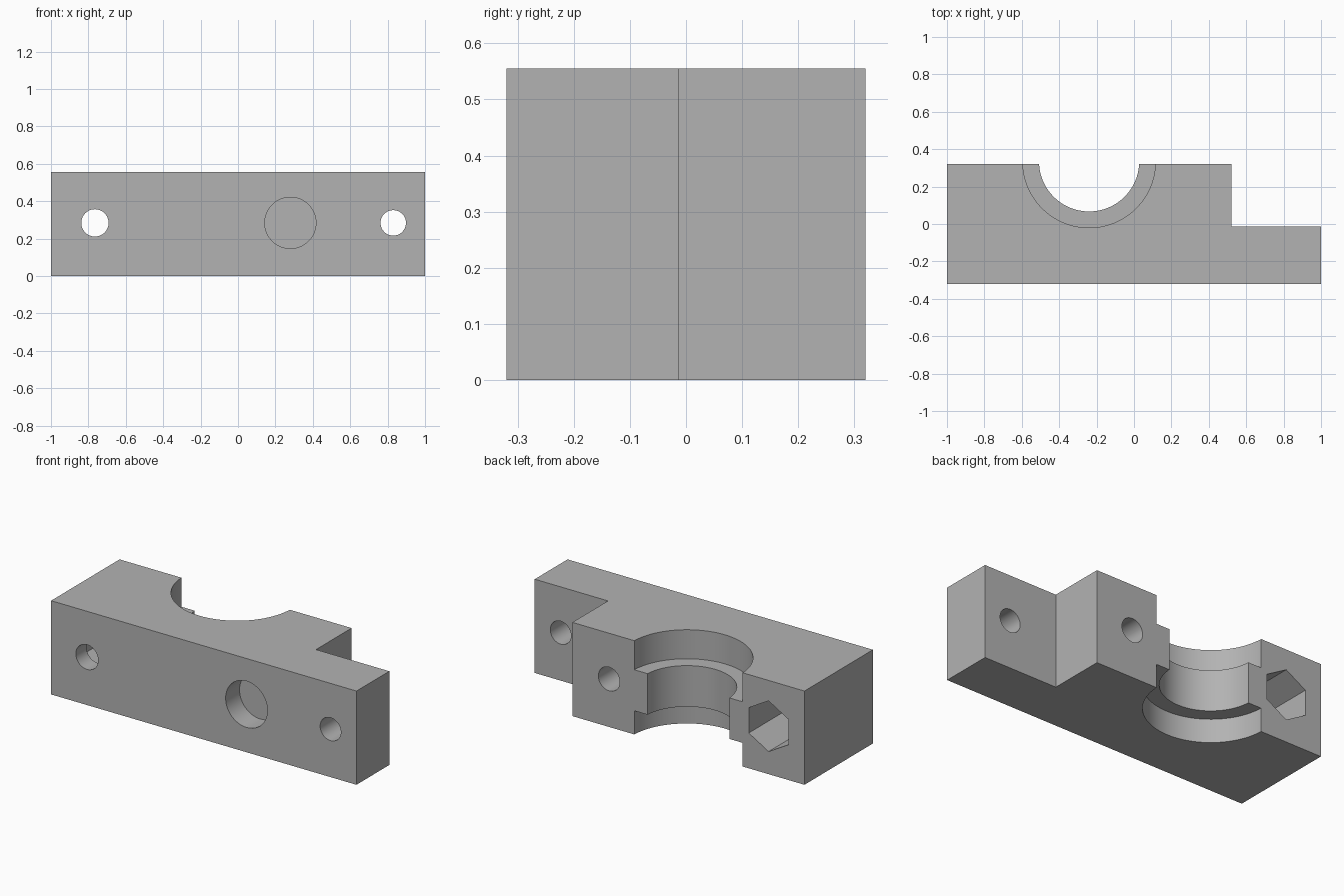
import bpy, bmesh, math
from mathutils import Matrix, Vector

old = bpy.data.objects.get("Cube")
if old:
    bpy.data.objects.remove(old, do_unlink=True)

HEIGHT, BACK, FRONT = 0.555, 0.32, -0.32
HOLE_Z = 0.284

grey = bpy.data.materials.new("plain_grey")
grey.use_nodes = True
grey.diffuse_color = (0.45, 0.45, 0.45, 1)
grey.node_tree.nodes["Principled BSDF"].inputs["Base Color"].default_value = (0.45, 0.45, 0.45, 1)


def make_object(name, bm):
    bmesh.ops.recalc_face_normals(bm, faces=bm.faces)
    mesh = bpy.data.meshes.new(name)
    bm.to_mesh(mesh)
    bm.free()
    mesh.materials.append(grey)
    obj = bpy.data.objects.new(name, mesh)
    bpy.context.collection.objects.link(obj)
    return obj


def cylinder(name, radius, start, end, sides=64, turn=0.0):
    """Cylinder running from start to end, turned about its own axis."""
    a, b = Vector(start), Vector(end)
    axis = b - a
    bm = bmesh.new()
    place = (Matrix.Translation((a + b) / 2)
             @ axis.to_track_quat('Z', 'Y').to_matrix().to_4x4()
             @ Matrix.Rotation(turn, 4, 'Z'))
    bmesh.ops.create_cone(bm, cap_ends=True, segments=sides, radius1=radius,
                          radius2=radius, depth=axis.length, matrix=place)
    return make_object(name, bm)


def cross_hole(name, x, radius, y0, y1, **kw):
    return cylinder(name, radius, (x, y0, HOLE_Z), (x, y1, HOLE_Z), **kw)


# Stepped block, extruded upward from its plan outline
bm = bmesh.new()
outline = [(-1, FRONT), (1, FRONT), (1, -0.013), (0.52, -0.013), (0.52, BACK), (-1, BACK)]
face = bm.faces.new([bm.verts.new((x, y, 0)) for x, y in outline])
up = bmesh.ops.extrude_face_region(bm, geom=[face])["geom"]
bmesh.ops.translate(bm, vec=(0, 0, HEIGHT), verts=[v for v in up if isinstance(v, bmesh.types.BMVert)])
block = make_object("clamp_block", bm)

# Upright bore with a narrower ridge at mid height
bx, by = -0.24, 0.335
cutters = [
    cylinder("bore_cutter", 0.268, (bx, by, -0.1), (bx, by, HEIGHT + 0.1), sides=96),
    cylinder("upper_recess_cutter", 0.355, (bx, by, 0.383), (bx, by, HEIGHT + 0.1), sides=96),
    cylinder("lower_recess_cutter", 0.355, (bx, by, -0.1), (bx, by, 0.14), sides=96),
    # Screw holes, screw head recess and hexagonal nut pocket
    cross_hole("end_hole_cutter", 0.83, 0.068, -0.5, 0.5),
    cross_hole("nut_hole_cutter", -0.765, 0.073, -0.5, 0.1),
    cross_hole("nut_pocket_cutter", -0.765, 0.15, -0.22, 0.5, sides=6),
    cross_hole("head_recess_cutter", 0.28, 0.137, -0.5, -0.19),
    cross_hole("clamp_hole_cutter", 0.28, 0.07, -0.17, 0.5),
]
for cutter in cutters:
    cutter.hide_render = True
    cutter.hide_viewport = True
    cutter.display_type = 'WIRE'
    mod = block.modifiers.new(cutter.name, 'BOOLEAN')
    mod.operation = 'DIFFERENCE'
    mod.solver = 'EXACT'
    mod.object = cutter

# Bake the cuts, then drop the cutters
bpy.context.view_layer.update()
result = bpy.data.meshes.new_from_object(block.evaluated_get(bpy.context.evaluated_depsgraph_get()))
block.modifiers.clear()
block.data = result
for cutter in cutters:
    bpy.data.objects.remove(cutter, do_unlink=True)

bpy.ops.object.select_all(action='DESELECT')
block.select_set(True)
bpy.context.view_layer.objects.active = block
bpy.ops.object.shade_smooth_by_angle(angle=math.radians(30))
